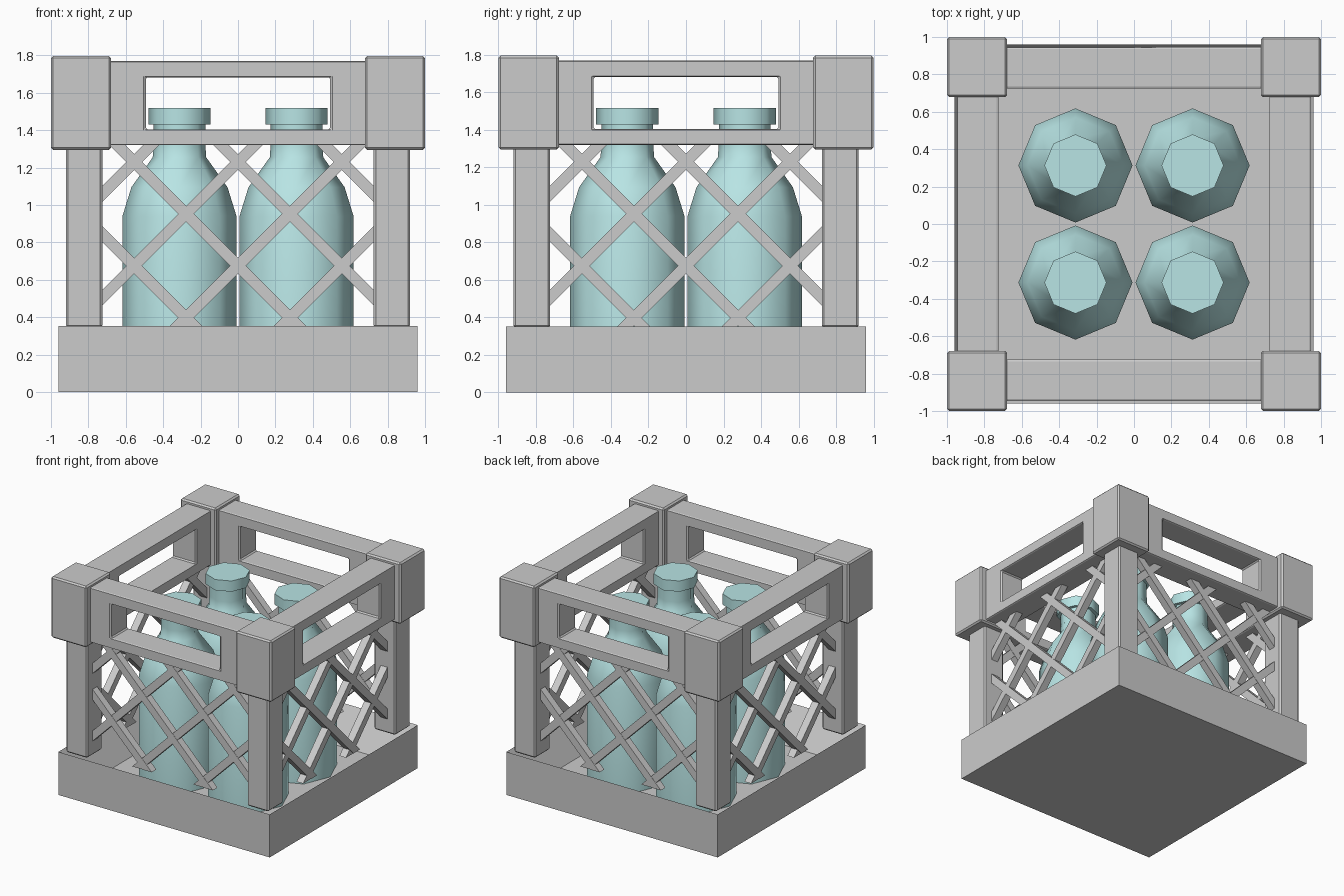
import bpy, bmesh, math
from mathutils import Matrix, Vector

if "Cube" in bpy.data.objects:
    bpy.data.objects.remove(bpy.data.objects["Cube"])

teal = bpy.data.materials.new("teal_glass")
teal.diffuse_color = (0.48, 0.78, 0.78, 1)
teal.use_nodes = True
teal.node_tree.nodes["Principled BSDF"].inputs["Base Color"].default_value = teal.diffuse_color


def make(name, bm, bevel=0.0, turn=0):
    bmesh.ops.recalc_face_normals(bm, faces=bm.faces)
    me = bpy.data.meshes.new(name)
    bm.to_mesh(me)
    bm.free()
    ob = bpy.data.objects.new(name, me)
    bpy.context.collection.objects.link(ob)
    ob.rotation_euler.z = turn * math.pi / 2
    if bevel:
        b = ob.modifiers.new("bevel", 'BEVEL')
        b.width, b.segments = bevel, 1
    return ob


def box(bm, lo, hi):
    lo, hi = Vector(lo), Vector(hi)
    m = Matrix.Translation((lo + hi) / 2) @ Matrix.Diagonal((*(hi - lo), 1))
    return bmesh.ops.create_cube(bm, size=1, matrix=m)['verts']


# Base tray with a recessed floor
bm = bmesh.new()
box(bm, (-0.96, -0.96, 0), (0.96, 0.96, 0.353))
top = max(bm.faces, key=lambda f: f.calc_center_median().z)
bmesh.ops.inset_individual(bm, faces=[top], thickness=0.23)
bmesh.ops.translate(bm, verts=top.verts, vec=(0, 0, -0.27))
make("base_tray", bm)


def rail_bm():
    # Rectangular frame with a hand hole, in the xz plane, given depth along y
    bm = bmesh.new()
    rings = []
    for y in (-0.945, -0.725):
        for x, z0, z1 in ((0.72, 1.32, 1.77), (0.493, 1.405, 1.683)):
            rings.append([bm.verts.new((sx, y, z)) for sx, z in
                          ((-x, z0), (x, z0), (x, z1), (-x, z1))])
    fo, fi, bo, bi = rings
    for a, b in ((fo, fi), (fo, bo), (bo, bi), (fi, bi)):
        for i in range(4):
            j = (i + 1) % 4
            bm.faces.new((a[i], a[j], b[j], b[i]))
    return bm


def lattice_bm():
    # Diagonal strips trimmed to the opening between posts, tray and rail
    bm = bmesh.new()
    for s in (1, -1):
        for k in range(-2, 4):
            c = 0.675 + 0.555 * k
            part = bmesh.new()
            v = box(part, (-2, -0.03, -0.03), (2, 0.03, 0.03))
            m = Matrix.Translation((0, -0.82 + 0.001 * s, c)) @ Matrix.Rotation(-s * math.pi / 4, 4, 'Y')
            bmesh.ops.transform(part, matrix=m, verts=v)
            for co, no in (((0.735, 0, 0), (1, 0, 0)), ((-0.735, 0, 0), (-1, 0, 0)),
                           ((0, 0, 1.325), (0, 0, 1)), ((0, 0, 0.35), (0, 0, -1))):
                geom = part.verts[:] + part.edges[:] + part.faces[:]
                if not geom:
                    break
                bmesh.ops.bisect_plane(part, geom=geom, plane_co=co, plane_no=no, clear_outer=True)
                open_edges = [e for e in part.edges if e.is_boundary]
                if open_edges:
                    bmesh.ops.holes_fill(part, edges=open_edges, sides=0)
            tmp = bpy.data.meshes.new("tmp")
            part.to_mesh(tmp)
            part.free()
            bm.from_mesh(tmp)
            bpy.data.meshes.remove(tmp)
    return bm


# Four sides: handle rail, lattice, corner post and corner block
for t, side in enumerate(("front", "right", "back", "left")):
    make(side + "_handle_rail", rail_bm(), 0.01, t)
    make(side + "_lattice", lattice_bm(), 0, t)
    bm = bmesh.new()
    box(bm, (-0.92, -0.92, 0.34), (-0.725, -0.925 + 0.005, 0.34 + 1))
    bm.clear()
    box(bm, (-0.92, -0.92, 0.345), (-0.725, -0.725, 1.35))
    make(side + "_corner_post", bm, 0.012, t)
    bm = bmesh.new()
    box(bm, (-1, -1, 1.295), (-0.678, -0.678, 1.797))
    make(side + "_corner_block", bm, 0.012, t)

# Bottles: eight-sided lathe profile (radius, height)
profile = [(0.305, 0.083), (0.305, 0.94), (0.257, 1.095), (0.143, 1.255), (0.138, 1.33),
           (0.138, 1.43), (0.166, 1.43), (0.166, 1.518)]
for x in (-0.313, 0.313):
    for y in (-0.313, 0.313):
        bm = bmesh.new()
        rings = [[bm.verts.new((r * math.cos(i * math.pi / 4), r * math.sin(i * math.pi / 4), z))
                  for i in range(8)] for r, z in profile]
        for a, b in zip(rings, rings[1:]):
            for i in range(8):
                j = (i + 1) % 8
                bm.faces.new((a[i], a[j], b[j], b[i]))
        bm.faces.new(rings[0])
        bm.faces.new(rings[-1])
        ob = make("bottle", bm)
        ob.location = (x, y, 0)
        ob.data.materials.append(teal)
        bpy.ops.object.select_all(action='DESELECT')
        ob.select_set(True)
        bpy.context.view_layer.objects.active = ob
        bpy.ops.object.shade_smooth_by_angle(angle=math.radians(50))
